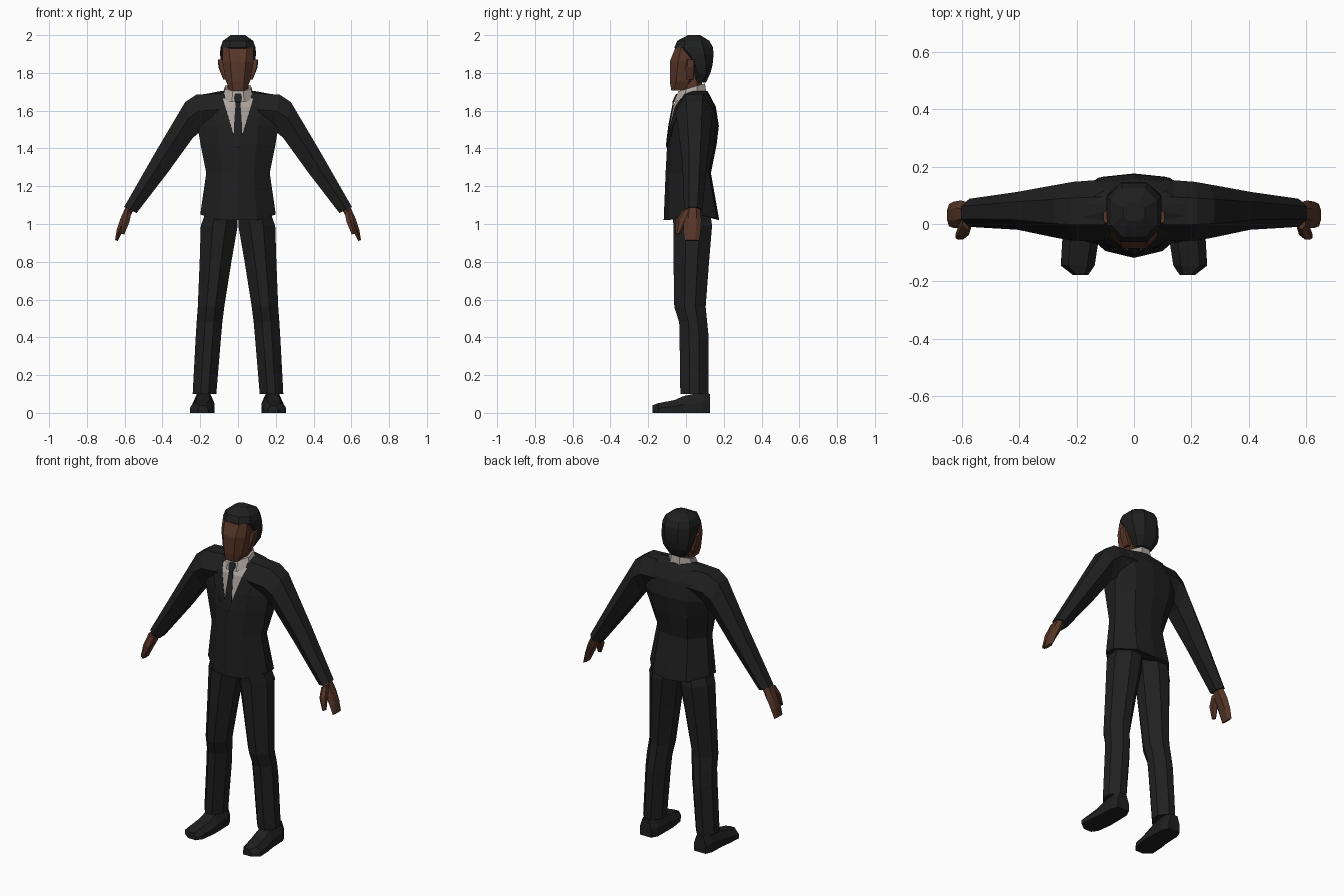
import bpy, bmesh
from mathutils import Vector
from mathutils.bvhtree import BVHTree

if "Cube" in bpy.data.objects:
    bpy.data.objects.remove(bpy.data.objects["Cube"])


def material(name, rgb):
    m = bpy.data.materials.new(name)
    m.diffuse_color = (*rgb, 1)
    m.use_nodes = True
    m.node_tree.nodes["Principled BSDF"].inputs["Base Color"].default_value = m.diffuse_color
    return m


SUIT = material("suit_black", (0.0138, 0.0138, 0.0138))
TROUSER = material("trouser_black", (0.0145, 0.0145, 0.0145))
HAIR = material("hair_black", (0.0135, 0.0137, 0.0139))
SKIN = material("skin_brown", (0.095, 0.037, 0.021))
SHIRT = material("shirt_grey", (0.42, 0.37, 0.34))
TIE = material("tie_black", (0.0145, 0.0145, 0.016))


def finish(name, bm, mat):
    bmesh.ops.recalc_face_normals(bm, faces=bm.faces)
    me = bpy.data.meshes.new(name)
    bm.to_mesh(me)
    bm.free()
    me.materials.append(mat)
    ob = bpy.data.objects.new(name, me)
    bpy.context.collection.objects.link(ob)
    return ob


def loft(name, rings, mat):
    """Skin a list of closed rings and cap both ends."""
    bm = bmesh.new()
    vs = [[bm.verts.new(p) for p in r] for r in rings]
    n = len(vs[0])
    for a, b in zip(vs, vs[1:]):
        for i in range(n):
            j = (i + 1) % n
            bm.faces.new((a[i], a[j], b[j], b[i]))
    bm.faces.new(vs[0])
    bm.faces.new(vs[-1])
    return finish(name, bm, mat)


def octagon(z, x0, x1, y0, y1, k=0.5, dz=0.0):
    """Eight-sided level ring; dz raises its back edge."""
    cx, rx, cy, ry = (x0 + x1) / 2, (x1 - x0) / 2, (y0 + y1) / 2, (y1 - y0) / 2
    pts = ((-k, -1), (k, -1), (1, -k), (1, k), (k, 1), (-k, 1), (-1, k), (-1, -k))
    return [(cx + rx * u, cy + ry * v, z + dz * (v + 1) / 2) for u, v in pts]


def tube_ring(top, bottom, y0, y1):
    """Six-sided limb ring between an outer and an inner point in the xz plane."""
    t, b = Vector(top), Vector(bottom)
    c, h = (t + b) / 2, (t - b) / 2
    cy, ry = (y0 + y1) / 2, (y1 - y0) / 2
    pts = ((1, -.45), (1, .45), (0.1, 1), (-1, .5), (-1, -.5), (0.1, -1))
    return [((c + h * u).x, cy + ry * v, (c + h * u).y) for u, v in pts]


def flip(rings, s):
    return [[(x * s, y, z) for x, y, z in r] for r in rings]


# Jacket body: half rings mirrored about the centre; d is the corner rounding
def torso_ring(z, yf, yb, w, d=.08, hem=(0, 0, 0, 0, 0, 0)):
    half = [(0, yf), (w * .5, yf + .024), (w, yf + d),
            (w, yb - d), (w * .57, yb - .012), (0, yb)]
    pts = [(x, y, z + h) for (x, y), h in zip(half, hem)]
    return pts + [(-x, y, zz) for x, y, zz in pts[-2:0:-1]]


jacket = loft("jacket", [
    torso_ring(1.02, -.118, .176, .20, .115, (0, .0, .03, .03, .01, 0)),
    torso_ring(1.27, -.108, .132, .168, .095),
    torso_ring(1.42, -.100, .162, .198, .09),
    torso_ring(1.52, -.088, .174, .215, .075),
    torso_ring(1.62, -.068, .158, .222, .07),
    torso_ring(1.685, -.03, .125, .19, .055),
    torso_ring(1.705, .0, .112, .085, .045)], SUIT)

# Shirt collar, neck
collar = loft("shirt_collar", [
    octagon(1.645, -.084, .084, -.066, .108, .4, .05),
    octagon(1.703, -.068, .068, -.04, .10, .4, .042)], SHIRT)
loft("neck", [octagon(1.66, -.055, .055, -.02, .085),
              octagon(1.79, -.055, .055, -.02, .085)], SKIN)


# Thin plates laid on the chest
def tree(ob):
    me = ob.data
    return BVHTree.FromPolygons([v.co for v in me.vertices],
                                [tuple(p.vertices) for p in me.polygons])


TREES = [tree(jacket), tree(collar)]


def chest_y(x, z, trees):
    hits = [t.ray_cast(Vector((x, -1, z)), Vector((0, 1, 0)))[0] for t in trees]
    return min((h.y for h in hits if h), default=0)


def plate(name, rows, mat, lift, trees=TREES):
    """Plate from rows of (z, x0, x1), each projected onto the front."""
    bm = bmesh.new()
    grid = []
    for z, a, b in rows:
        xs = [a + (b - a) * i / 4 for i in range(5)]
        grid.append([bm.verts.new((x, chest_y(x, z, trees) - lift, z)) for x in xs])
    for r, q in zip(grid, grid[1:]):
        for i in range(4):
            bm.faces.new((r[i], r[i + 1], q[i + 1], q[i]))
    ob = finish(name, bm, mat)
    if sum(p.normal.y for p in ob.data.polygons) > 0:
        ob.data.flip_normals()
    mod = ob.modifiers.new("thickness", 'SOLIDIFY')
    mod.thickness = lift * .9
    return ob


def opening(z):
    return .004 + .078 * (z - 1.405) / .265


levels = [1.41, 1.42, 1.47, 1.52, 1.57, 1.62, 1.645, 1.665]
plate("shirt_front", [(z, -opening(z), opening(z)) for z in levels],
      SHIRT, .003, TREES[:1])
plate("tie_blade", [(z, -min(w, opening(z)), min(w, opening(z))) for z, w in
                    ((1.41, .02), (1.42, .022), (1.47, .023), (1.52, .021),
                     (1.57, .018), (1.62, .014), (1.65, .012))], TIE, .006)
plate("tie_knot", [(1.645, -.012, .012), (1.668, -.022, .022),
                   (1.69, -.016, .016)], TIE, .007)
lapel = [(1.405, .012), (1.42, .027), (1.47, .072), (1.52, .105), (1.55, .122),
         (1.575, .132), (1.60, .118), (1.62, .142), (1.64, .128), (1.665, .105)]
for side, s in (("right", -1), ("left", 1)):
    plate(side + "_lapel", [(z, s * opening(z), s * x) for z, x in lapel],
          SUIT, .005, TREES[:1])

# Limbs, built once per side
for side, s in (("right", -1), ("left", 1)):
    loft(side + "_sleeve", flip([
        tube_ring((.09, 1.692), (.12, 1.50), -.06, .155),
        tube_ring((.22, 1.685), (.20, 1.49), -.058, .147),
        tube_ring((.280, 1.645), (.24, 1.455), -.05, .138),
        tube_ring((.434, 1.385), (.37, 1.275), -.02, .112),
        tube_ring((.603, 1.09), (.537, 1.058), -.01, .088)], s), SUIT)
    loft(side + "_hand", flip([
        tube_ring((.590, 1.10), (.552, 1.075), .0, .074),
        tube_ring((.622, 1.03), (.580, 1.02), -.014, .082),
        tube_ring((.642, .97), (.610, .965), -.014, .078),
        tube_ring((.651, .915), (.636, .910), -.008, .07)], s), SKIN)
    loft(side + "_thumb", flip([
        tube_ring((.598, 1.08), (.565, 1.06), -.02, .04),
        tube_ring((.612, 1.02), (.575, 1.01), -.054, .01),
        tube_ring((.622, .95), (.602, .945), -.055, -.03)], s), SKIN)
    # Trouser leg
    loft(side + "_trouser_leg", flip([
        octagon(1.08, 0, .165, -.075, .125, .4),
        octagon(.99, .002, .197, -.066, .138, .36),
        octagon(.80, .035, .203, -.066, .122, .34),
        octagon(.56, .073, .213, -.062, .104, .34),
        octagon(.48, .083, .219, -.036, .112, .34),
        octagon(.40, .090, .224, -.034, .12, .34),
        octagon(.10, .115, .240, -.03, .118, .34)], s), TROUSER)
    # Shoe: sections from heel to toe (y, x0, x1, top)
    shoe = []
    for y, x0, x1, h in ((.128, .145, .222, .10), (.09, .126, .238, .11),
                         (-.01, .124, .242, .09), (-.06, .124, .25, .068),
                         (-.145, .137, .255, .052), (-.178, .16, .212, .04)):
        m = (x1 - x0) * .22
        shoe.append([(x0, y, 0), (x1, y, 0), (x1, y, h * .5),
                     (x1 - m, y, h), (x0 + m, y, h), (x0, y, h * .5)])
    loft(side + "_shoe", flip(shoe, s), HAIR)
    # Ear
    loft(side + "_ear", flip([
        octagon(1.765, .055, .078, .0, .04, .7),
        octagon(1.83, .07, .104, -.002, .045, .7),
        octagon(1.872, .07, .106, .004, .046, .7)], s), SKIN)

# Head and hair
loft("head", [
    octagon(1.708, -.042, .042, -.078, .01, .7),
    octagon(1.755, -.064, .064, -.086, .05, .5),
    octagon(1.86, -.083, .083, -.086, .09, .5),
    octagon(1.935, -.082, .082, -.056, .09, .6)], SKIN)
loft("hair", [
    octagon(1.748, -.050, .050, .035, .105, .55),
    octagon(1.80, -.078, .078, .04, .13, .5),
    octagon(1.845, -.090, .090, .012, .141, .45),
    octagon(1.90, -.095, .095, -.03, .146, .45),
    octagon(1.934, -.093, .093, -.062, .143, .5),
    octagon(1.97, -.080, .080, -.046, .124, .5),
    octagon(2.0, -.038, .038, .01, .075, .5)], HAIR)
